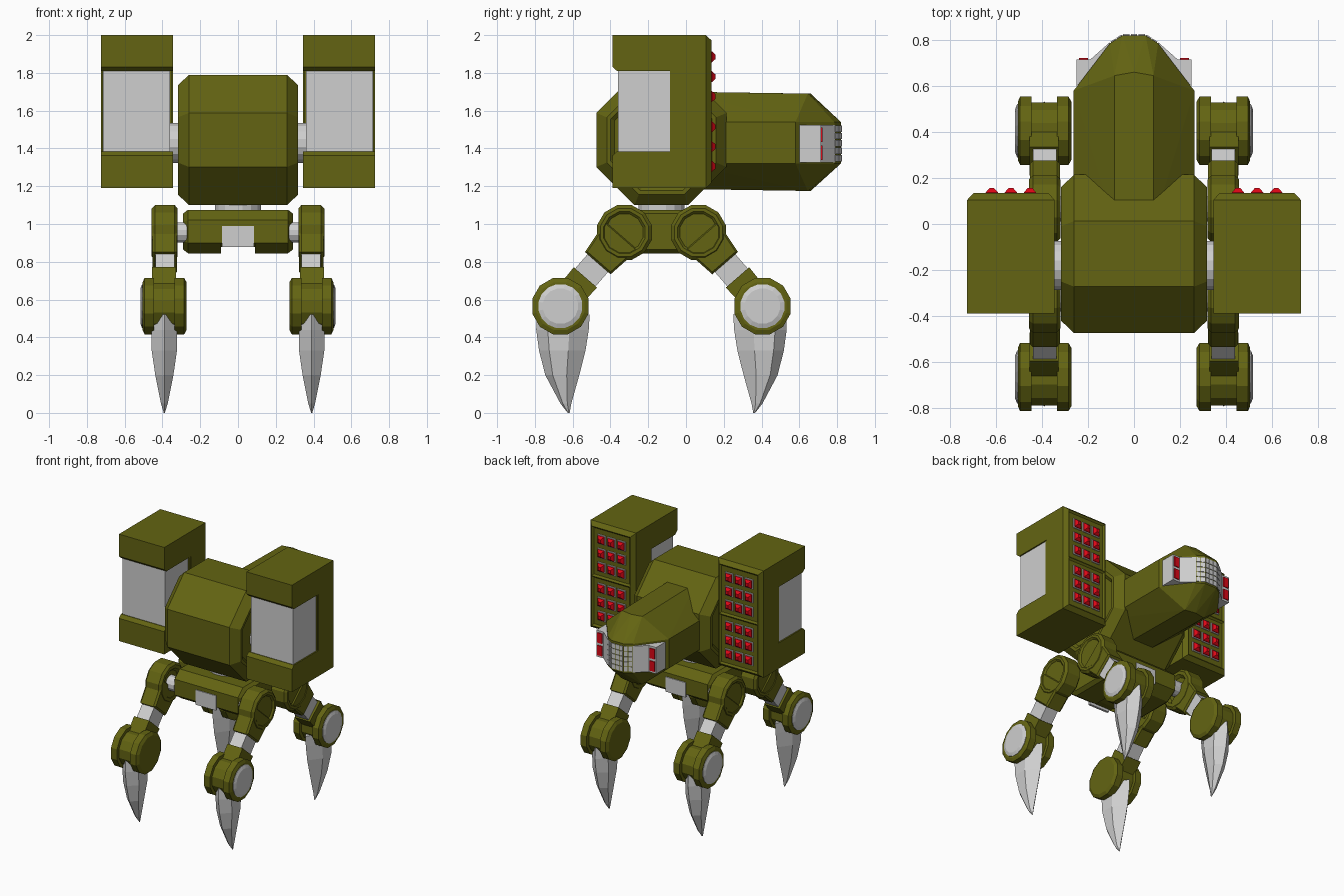
import bpy, bmesh, math
from mathutils import Vector

if "Cube" in bpy.data.objects:
    bpy.data.objects.remove(bpy.data.objects["Cube"])

def material(name, rgb):
    m = bpy.data.materials.new(name)
    m.diffuse_color = (*rgb, 1)
    m.use_nodes = True
    m.node_tree.nodes["Principled BSDF"].inputs["Base Color"].default_value = m.diffuse_color
    return m

OLIVE = material("olive_green", (0.125, 0.127, 0.006))
GREY = material("light_grey", (0.62, 0.62, 0.62))
RED = material("red", (0.72, 0.002, 0.008))
MID = -0.13  # the legs are symmetric about this y

def build(name, parts, mat, sym="", hull=False, edit=None):
    """Each part is a list of rings (lofted and capped) or, with hull, of points."""
    if "x" in sym:
        parts = parts + [[[(-x, y, z) for x, y, z in r] for r in p] for p in parts]
    if "y" in sym:
        parts = parts + [[[(x, 2 * MID - y, z) for x, y, z in r] for r in p] for p in parts]
    bm = bmesh.new()
    for rings in parts:
        vs = [[bm.verts.new(p) for p in r] for r in rings]
        if hull:
            bmesh.ops.convex_hull(bm, input=[v for r in vs for v in r])
            continue
        n = len(vs[0])
        for a, b in zip(vs, vs[1:]):
            for i in range(n):
                bm.faces.new((a[i], a[(i + 1) % n], b[(i + 1) % n], b[i]))
        bm.faces.new(vs[0])
        bm.faces.new(vs[-1])
    bmesh.ops.recalc_face_normals(bm, faces=bm.faces)
    if edit:
        edit(bm)
    bmesh.ops.dissolve_limit(bm, angle_limit=0.01, verts=bm.verts, edges=bm.edges)
    me = bpy.data.meshes.new(name)
    bm.to_mesh(me)
    bm.free()
    me.materials.append(mat)
    ob = bpy.data.objects.new(name, me)
    bpy.context.collection.objects.link(ob)
    return ob

def prism(poly, stations):
    """Profile of (y, z) points swept along x; stations are (x, scale)."""
    cy = sum(p[0] for p in poly) / len(poly)
    cz = sum(p[1] for p in poly) / len(poly)
    return [[(x, cy + (y - cy) * s, cz + (z - cz) * s) for y, z in poly] for x, s in stations]

def ngon(y, z, r, n):
    return [(y + r * math.cos(math.tau * (i + .5) / n), z + r * math.sin(math.tau * (i + .5) / n)) for i in range(n)]

def rect(x0, x1, z0, z1, y, d=0):
    return [(x0 + d, y, z0 + d), (x1 - d, y, z0 + d), (x1 - d, y, z1 - d), (x0 + d, y, z1 - d)]

def box(x0, x1, y0, y1, z0, z1):
    return [rect(x0, x1, z0, z1, y0), rect(x0, x1, z0, z1, y1)]

# Barrel torso with recessed ends
side = [(0, 1), (.26, 1), (.318, .84), (.318, .78), (.30, .72)]
build("torso", [prism(ngon(MID, 1.445, .373, 8), [(-x, s) for x, s in side[:0:-1]] + side[1:])], OLIVE)
build("shoulder_axle", [prism(ngon(-.18, 1.43, .108, 16), [(.28, 1), (.37, 1)])], GREY, "x")

# Head: octagonal trunk ending in a faceted nose
pts = []
for s in (1, -1):
    for z in (1.32, 1.54):
        pts += [(s * .262, 0, z), (s * .262, .58, z), (s * .105, .785, z), (s * .05, .82, z)]
    for z0, z1 in ((1.70, 1.69), (1.185, 1.175)):
        pts += [(s * .085, 0, z0), (s * .085, .645, z1), (0, .66, z1)]
build("head", [[pts]], OLIVE, hull=True)

# Lamp housings with red lamps
plan = [(.25, .60), (.25, .715), (.19, .715), (.105, .79), (.105, .70)]
build("lamp_housing", [[[(x, y, z) for x, y in plan] for z in (1.325, 1.525)]], GREY, "x")
build("lamp", [box(.20, .24, .71, .722, z, z + .075) for z in (1.34, 1.435)], RED, "x")

# Grid of nose window panes
panes = []
corners = [(.102, .787), (.05, .82), (-.05, .82), (-.102, .787)]
for (ax, ay), (bx, by), cols in zip(corners, corners[1:], (2, 3, 2)):
    a, b = Vector((ax, ay, 0)), Vector((bx, by, 0))
    nrm = Vector((ay - by, bx - ax, 0)).normalized() * -1
    if nrm.y < 0:
        nrm = -nrm
    for c in range(cols):
        p, q = a.lerp(b, (c + .08) / cols), a.lerp(b, (c + .92) / cols)
        for r in range(5):
            z0 = 1.332 + r * .039
            quad = [(p, z0), (q, z0), (q, z0 + .034), (p, z0 + .034)]
            panes.append([[tuple(v + nrm * d + Vector((0, 0, z))) for v, z in quad] for d in (-.004, .005)])
build("nose_window", panes, GREY)

# Missile pods: launcher body with two recessed panels on the +y face
def panels(bm):
    bmesh.ops.bisect_plane(bm, geom=bm.verts[:] + bm.edges[:] + bm.faces[:], plane_co=(0, 0, 1.595), plane_no=(0, 0, 1))
    faces = [f for f in bm.faces if f.normal.y > .9]
    bmesh.ops.inset_individual(bm, faces=faces, thickness=.018, depth=-.012)

X0, X1 = .345, .725
build("pod_body", [[rect(X0, X1, 1.19, 2, -.07), rect(X0, X1, 1.19, 2, .105), rect(X0, X1, 1.19, 2, .135, .028)]],
      OLIVE, "x", edit=panels)
lips = [[(-.05, 2), (-.39, 2), (-.39, 1.832), (-.365, 1.81), (-.05, 1.81)],
        [(-.05, 1.19), (-.39, 1.19), (-.39, 1.362), (-.365, 1.385), (-.05, 1.385)]]
build("pod_lips", [prism(p, [(X0, 1), (X1, 1)]) for p in lips], OLIVE, "x")
build("pod_core", [box(.36, .715, -.36, -.085, 1.37, 1.82)], GREY, "x")
build("pod_core_backing", [box(.35, .72, -.085, -.06, 1.37, 1.82)], OLIVE, "x")

# Missiles in square sockets
sockets, tips = [], []
for x in (.452, .535, .618):
    for z in (1.885, 1.78, 1.675, 1.515, 1.41, 1.305):
        sockets.append(box(x - .034, x + .034, .11, .131, z - .036, z + .036))
        tips.append([rect(x - .027, x + .027, z - .029, z + .029, y, d) for y, d in ((.12, 0), (.137, 0), (.156, .017))])
build("missile_socket", sockets, GREY, "x")
build("missile_tip", tips, RED, "x")

# Waist and pelvis
build("waist", [[[(x, y + MID, z) for x, y in ngon(0, 0, .125, 16)] for z in (1.03, 1.14)]], GREY)
hip = [(-.17, .845), (-.25, .90), (-.25, 1.02), (-.19, 1.075), (.19, 1.075), (.25, 1.02), (.25, .90), (.17, .845)]
hip = [(y + MID, z) for y, z in hip]
build("pelvis_side", [prism(hip, [(.09, 1), (.265, 1), (.292, .82)])], OLIVE, "x")
build("pelvis_middle", [prism([(y, max(z, .878)) for y, z in hip], [(-.1, 1), (.1, 1)])], OLIVE)
build("pelvis_plate", [box(-.085, .085, MID - .257, MID - .24, .878, .99)], GREY, "y")

# Legs, modelled once and mirrored to all four corners
HIP, KNEE = Vector((.066, .955)), Vector((.405, .565))
along = (KNEE - HIP).normalized()
across = Vector((-along.y, along.x))

def slab(t0, t1, w0, w1):
    c = [HIP + along * t + across * w for t, w in ((t0, -w0), (t0, w0), (t1, w1), (t1, -w1))]
    return [tuple(v) for v in c]

def round_x(y, z, r, n, stations):
    return prism(ngon(y, z, r, n), stations)

build("hip_axle", [round_x(*HIP, .056, 12, [(.27, 1), (.34, 1)])], GREY, "xy")
build("hip_joint", [round_x(*HIP, .15, 12, [(.34, .6), (.32, .72), (.32, .88), (.335, 1), (.44, 1), (.457, .88), (.457, .76), (.445, .68)])],
      OLIVE, "xy")
build("upper_leg", [prism(slab(.02, .215, .115, .09), [(.322, .9), (.335, 1), (.44, 1), (.453, .9)])], OLIVE, "xy")
build("leg_piston", [prism(slab(.15, .36, .072, .072), [(.337, 1), (.438, 1)])], GREY, "xy")
build("lower_leg", [prism(slab(.315, .5, .082, .075), [(.328, 1), (.455, 1)])], OLIVE, "xy")
build("knee_plate", [round_x(*KNEE, .154, 12, [(.272, .85), (.285, 1), (.335, 1)]),
                     round_x(*KNEE, .154, 12, [(.445, 1), (.495, 1), (.505, .85), (.505, .75)])], OLIVE, "xy")
build("knee_core", [round_x(*KNEE, .128, 12, [(.33, 1), (.45, 1)])], OLIVE, "xy")
build("knee_cap", [round_x(*KNEE, .118, 16, [(.49, 1), (.508, 1), (.517, .8)])], GREY, "xy")

# Blade feet: hexagonal sections tapering to a point (z, y0, y1, half thickness)
rings = []
for z, y0, y1, w in ((.52, .25, .53, .062), (.44, .255, .533, .067), (.33, .272, .518, .067),
                     (.2, .305, .485, .048), (.05, .347, .405, .018), (0, .356, .366, .003)):
    a, b = y0 + .37 * (y1 - y0), y0 + .78 * (y1 - y0)
    rings.append([(.39, y0, z), (.39 + w, a, z), (.39 + w, b, z), (.39, y1, z), (.39 - w, b, z), (.39 - w, a, z)])
build("blade_foot", [rings], GREY, "xy")
